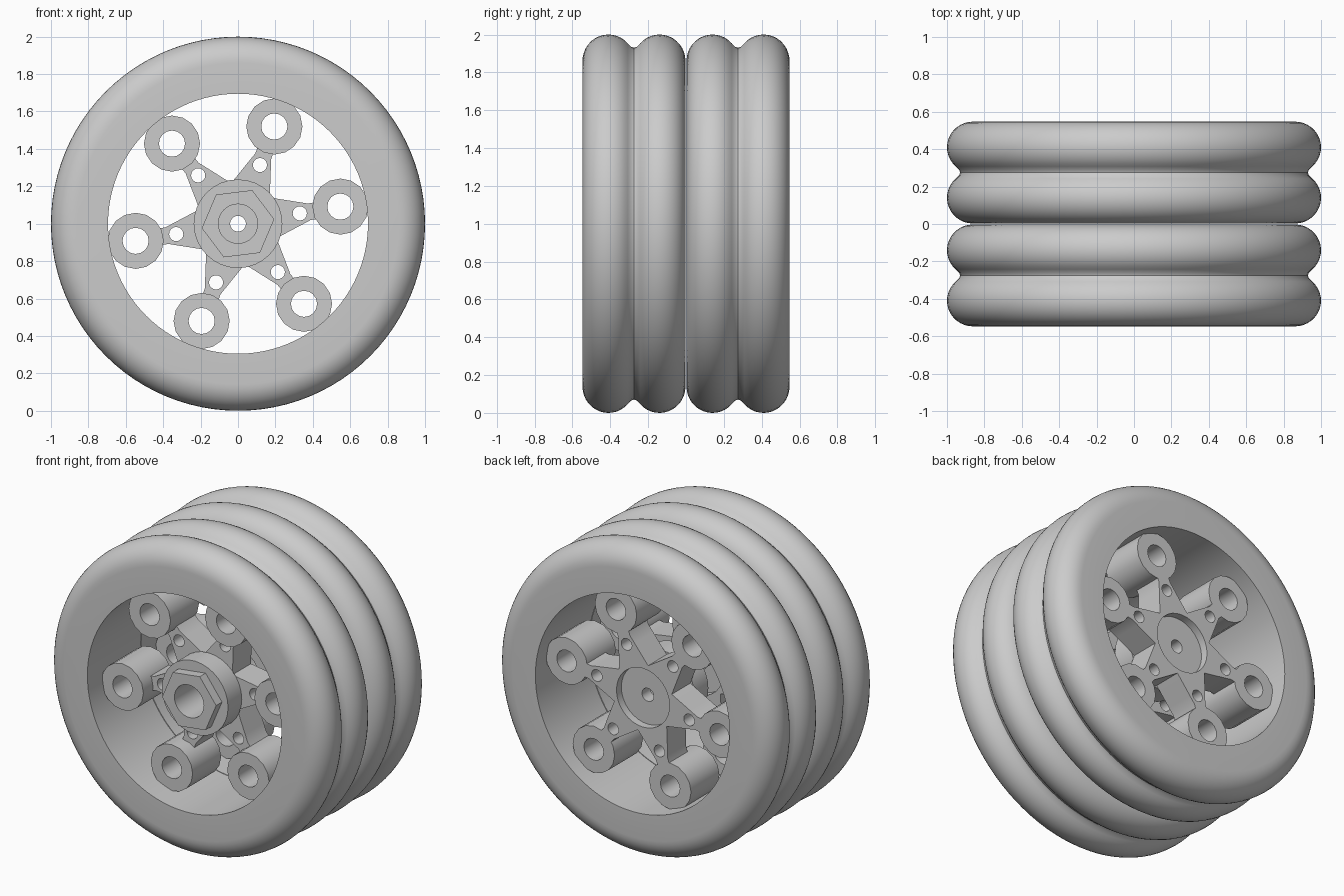
import bpy, bmesh
from math import sin, cos, pi, radians
from mathutils import Vector

cube = bpy.data.objects.get("Cube")
if cube:
    bpy.data.objects.remove(cube)

grey = bpy.data.materials.new("plain_grey")
grey.use_nodes = True
grey.diffuse_color = (0.6, 0.6, 0.6, 1)
grey.node_tree.nodes["Principled BSDF"].inputs["Base Color"].default_value = (0.6, 0.6, 0.6, 1)

AXLE = 1.0                  # height of the wheel axis
PITCH = 0.55                # distance between the two wheels
ARMS = [radians(9.5 + 60 * i) for i in range(6)]


def finish(ob):
    """Clean the mesh, colour it and smooth its round surfaces."""
    bm = bmesh.new()
    bm.from_mesh(ob.data)
    bmesh.ops.remove_doubles(bm, verts=bm.verts, dist=0.0001)
    bmesh.ops.recalc_face_normals(bm, faces=bm.faces)
    bm.to_mesh(ob.data)
    bm.free()
    ob.data.materials.clear()
    ob.data.materials.append(grey)
    bpy.ops.object.select_all(action='DESELECT')
    ob.select_set(True)
    bpy.context.view_layer.objects.active = ob
    bpy.ops.object.shade_smooth_by_angle(angle=radians(35))


def lathe(name, profile, segments, x=0, y=0, z=AXLE):
    """Spin a closed (y, radius) profile about an axis along y."""
    bm = bmesh.new()
    rings = []
    for i in range(segments):
        a = 2 * pi * i / segments
        rings.append([bm.verts.new((r * cos(a), d, r * sin(a))) for d, r in profile])
    n = len(profile)
    for i, ring in enumerate(rings):
        nxt = rings[(i + 1) % segments]
        for j in range(n):
            k = (j + 1) % n
            bm.faces.new((ring[j], ring[k], nxt[k], nxt[j]))
    mesh = bpy.data.meshes.new(name)
    bm.to_mesh(mesh)
    bm.free()
    ob = bpy.data.objects.new(name, mesh)
    ob.location = (x, y, z)
    bpy.context.collection.objects.link(ob)
    finish(ob)


def circle(r, segments, x=0, z=0, start=0):
    return [(x + r * cos(start + 2 * pi * i / segments),
             z + r * sin(start + 2 * pi * i / segments)) for i in range(segments)]


def plate(name, outlines, front, back):
    """Extrude an outline with holes between two depths."""
    cu = bpy.data.curves.new(name, 'CURVE')
    cu.dimensions = '2D'
    cu.fill_mode = 'BOTH'
    cu.extrude = (back - front) / 2
    for pts in outlines:
        sp = cu.splines.new('POLY')
        sp.points.add(len(pts) - 1)
        for p, (x, z) in zip(sp.points, pts):
            p.co = (x, z, 0, 1)
        sp.use_cyclic_u = True
    ob = bpy.data.objects.new(name, cu)
    ob.rotation_euler = (pi / 2, 0, 0)
    ob.location = (0, (front + back) / 2, AXLE)
    bpy.context.collection.objects.link(ob)
    bpy.ops.object.select_all(action='DESELECT')
    ob.select_set(True)
    bpy.context.view_layer.objects.active = ob
    bpy.ops.object.convert(target='MESH')
    finish(bpy.context.view_layer.objects.active)


def tyre_profile():
    """Two round bulges with a soft groove between, and a plain bore."""
    half = []
    for i in range(15):
        t = pi - (pi - radians(42)) * i / 14
        half.append((-0.135 + 0.1375 * cos(t), 0.86 + 0.14 * sin(t)))
    half.append((-0.015, 0.935))
    edge = half[0][0]
    mirrored = [(-d, r) for d, r in reversed(half)]
    return [(edge, 0.695)] + half + [(0, 0.93)] + mirrored + [(-edge, 0.695)]


def star_outline():
    """Six tapered arms that swell around the small holes."""
    side = [(0.335, 0.062), (0.385, 0.045), (0.44, 0.045)]
    pts = []
    for a in ARMS:
        u, v = Vector((cos(a), sin(a))), Vector((-sin(a), cos(a)))
        pts.append((0.22 * cos(a - pi / 6), 0.22 * sin(a - pi / 6)))
        for d, w in [(d, -w) for d, w in side] + side[::-1]:
            pts.append(tuple(u * d + v * w))
    return pts


for label, mid in (("front", -PITCH / 2), ("back", PITCH / 2)):
    # depths relative to the middle of each wheel
    rear, arm_front, boss_front = mid + 0.165, mid - 0.025, mid - 0.125
    hub_front, nut_front = mid - 0.165, mid - 0.225

    lathe(label + "_tyre", tyre_profile(), 96, y=mid)

    # spoked plate with a recess in its rear
    holes = [circle(0.038, 16, 0.335 * cos(a), 0.335 * sin(a)) for a in ARMS]
    plate(label + "_spokes", [star_outline(), circle(0.19, 32)] + holes, arm_front, rear)

    # hub with a wide front bore and a narrow axle hole
    lathe(label + "_hub", [
        (hub_front, 0.105), (hub_front, 0.237), (arm_front, 0.237), (arm_front, 0.19),
        (rear - 0.05, 0.19), (rear - 0.05, 0.042), (mid + 0.03, 0.042), (mid + 0.03, 0.105),
    ], 32)

    # hexagonal nut
    plate(label + "_hub_nut",
          [circle(0.195, 6, start=radians(7)), circle(0.105, 32)], nut_front, hub_front)

    # tubular bosses at the arm ends
    for i, a in enumerate(ARMS):
        lathe(f"{label}_boss_{i + 1}",
              [(boss_front, 0.07), (boss_front, 0.15), (rear, 0.15), (rear, 0.07)],
              16, 0.555 * cos(a), 0, AXLE + 0.555 * sin(a))
